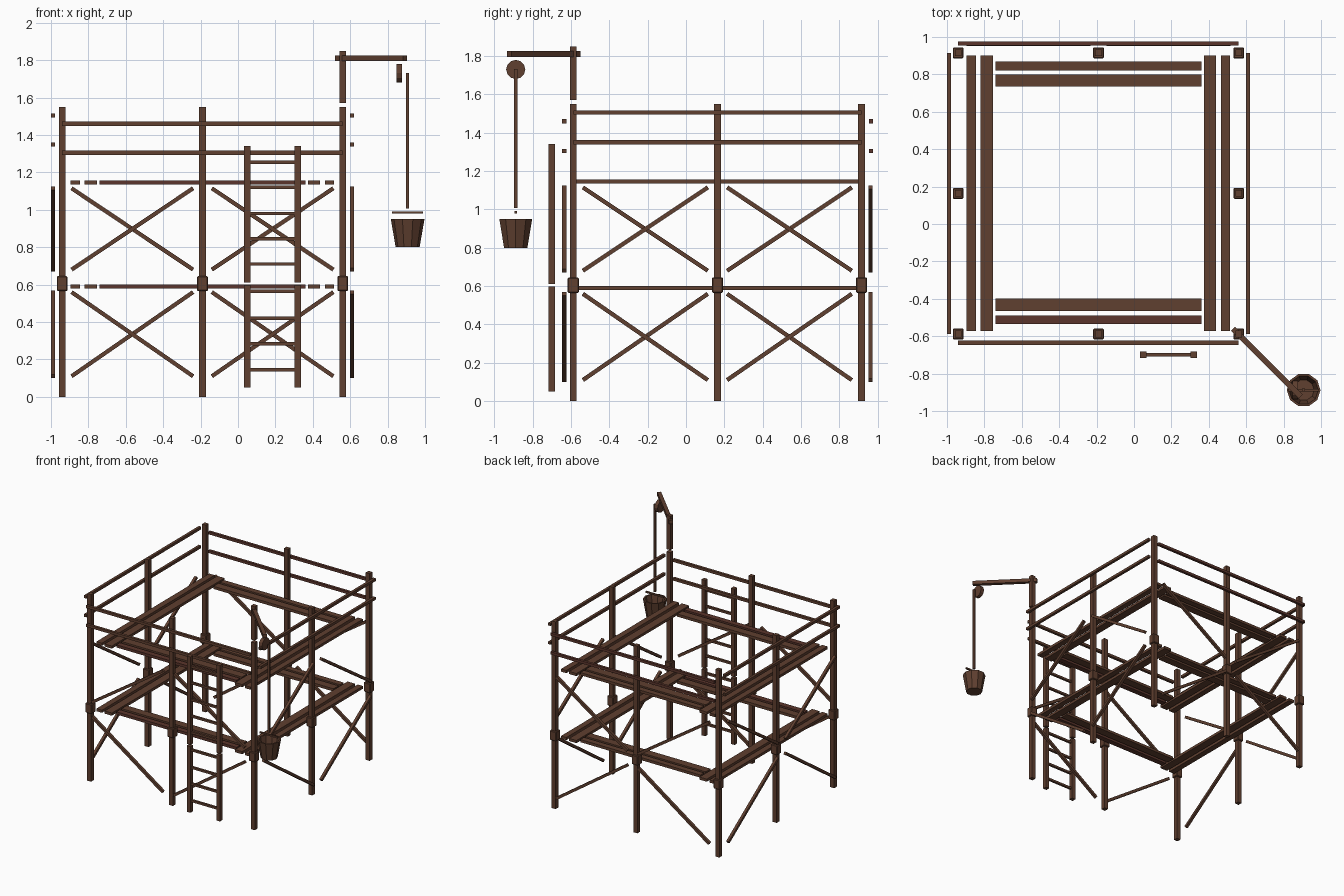
import bpy, bmesh, math
from mathutils import Vector, Matrix

if "Cube" in bpy.data.objects:
    bpy.data.objects.remove(bpy.data.objects["Cube"])


def material(name, rgb):
    m = bpy.data.materials.new(name)
    m.diffuse_color = (*rgb, 1)
    m.use_nodes = True
    m.node_tree.nodes["Principled BSDF"].inputs["Base Color"].default_value = m.diffuse_color
    return m


BROWN = material("brown wood", (0.115, 0.050, 0.029))
RED = material("reddish wood", (0.105, 0.036, 0.025))


def finish(name, bm, mat=BROWN):
    bmesh.ops.recalc_face_normals(bm, faces=bm.faces[:])
    me = bpy.data.meshes.new(name)
    bm.to_mesh(me)
    bm.free()
    me.materials.append(mat)
    ob = bpy.data.objects.new(name, me)
    bpy.context.collection.objects.link(ob)
    return ob


def box(name, center, size, mat=BROWN, bevel=0.0):
    bm = bmesh.new()
    bmesh.ops.create_cube(bm, size=1, matrix=Matrix.Translation(center) @ Matrix.Diagonal((*size, 1)))
    if bevel:
        bmesh.ops.bevel(bm, geom=bm.edges[:], offset=bevel, segments=1, affect='EDGES')
    return finish(name, bm, mat)


def bar(name, a, b, w, mat=BROWN):
    """Square bar between two points."""
    a, b = Vector(a), Vector(b)
    d = b - a
    bm = bmesh.new()
    mtx = (Matrix.Translation((a + b) / 2) @ d.to_track_quat('Z', 'Y').to_matrix().to_4x4()
           @ Matrix.Diagonal((w, w, d.length, 1)))
    bmesh.ops.create_cube(bm, size=1, matrix=mtx)
    return finish(name, bm, mat)


XS = (-0.94, -0.19, 0.56)
YS = (-0.588, 0.164, 0.915)

# Posts with couplers halfway up
for i, x in enumerate(XS):
    for j, y in enumerate(YS):
        if (i, j) == (1, 1):
            continue
        box("post", (x, y, 0.775), (0.036, 0.036, 1.55))
        box("post_coupler", (x, y, 0.605), (0.058, 0.058, 0.08), bevel=0.005)

# Deck planks around an open middle, on two levels
for z in (0.59, 1.145):
    for y, w in ((0.845, 0.048), (0.767, 0.066), (-0.432, 0.066), (-0.512, 0.046)):
        box("deck_plank_across", (-0.19, y, z), (1.10, w, 0.022), RED if y < -0.5 else BROWN)
    for x, w in ((-0.87, 0.05), (-0.788, 0.066), (0.406, 0.066), (0.49, 0.048)):
        box("deck_plank_along", (x, 0.164, z), (w, 1.474, 0.022))

# Guard rails
for y in (-0.635, 0.965):
    for z in (1.305, 1.46):
        box("guard_rail_across", (-0.19, y, z), (1.50, 0.022, 0.022), RED if y > 0 else BROWN)
for x in (-0.989, 0.61):
    for z in (1.35, 1.505):
        box("guard_rail_along", (x, 0.164, z), (0.022, 1.503, 0.022))

# Diagonal braces: one per bay, direction alternating by bay, level and side
for level, (low, high) in enumerate(((0.11, 0.56), (0.68, 1.115))):
    for bay in range(2):
        for side in range(2):
            falling = (level + bay + side) % 2 == 0
            za, zb = (high, low) if falling else (low, high)
            y = (-0.635, 0.963)[side]
            bar("brace_across", (XS[bay] + 0.05, y, za), (XS[bay + 1] - 0.05, y, zb), 0.022)
            x = (0.61, -0.989)[side]
            bar("brace_along", (x, YS[bay] + 0.05, za), (x, YS[bay + 1] - 0.05, zb), 0.022)

# Ladder in two lengths
LY = -0.70
for x in (0.05, 0.32):
    for z0, z1 in ((0.05, 0.598), (0.612, 1.34)):
        box("ladder_rail", (x, LY, (z0 + z1) / 2), (0.034, 0.034, z1 - z0))
for z in (0.145, 0.283, 0.42, 0.565, 0.71, 0.845, 0.98, 1.12, 1.255):
    box("ladder_rung", (0.185, LY, z), (0.27, 0.018, 0.018))

# Hoist mast and swung-out arm
box("hoist_mast", (0.56, -0.588, 1.71), (0.036, 0.036, 0.28))
bar("hoist_arm", (0.53, -0.56, 1.81), (0.892, -0.922, 1.81), 0.03)

# Pulley wheel
bm = bmesh.new()
bmesh.ops.create_cone(bm, cap_ends=True, segments=12, radius1=0.05, radius2=0.05, depth=0.03,
                      matrix=Matrix.Translation((0.862, -0.888, 1.73)) @ Matrix.Rotation(math.pi / 2, 4, 'Y'))
finish("pulley", bm)

# Rope, bucket handle and bucket
BX, BY = 0.907, -0.888
box("rope", (BX, BY, 1.37), (0.016, 0.016, 0.725))
box("bucket_handle", (BX, BY, 0.985), (0.165, 0.013, 0.012))
bm = bmesh.new()
n = 10
rings = []
for r, z in ((0.064, 0.80), (0.09, 0.95), (0.078, 0.95), (0.056, 0.82)):
    rings.append([bm.verts.new((BX + r * math.cos(2 * math.pi * k / n),
                                BY + r * math.sin(2 * math.pi * k / n), z)) for k in range(n)])
for a, b in zip(rings, rings[1:]):
    for k in range(n):
        bm.faces.new((a[k], a[(k + 1) % n], b[(k + 1) % n], b[k]))
bm.faces.new(rings[0][::-1])
bm.faces.new(rings[-1])
finish("bucket", bm)
